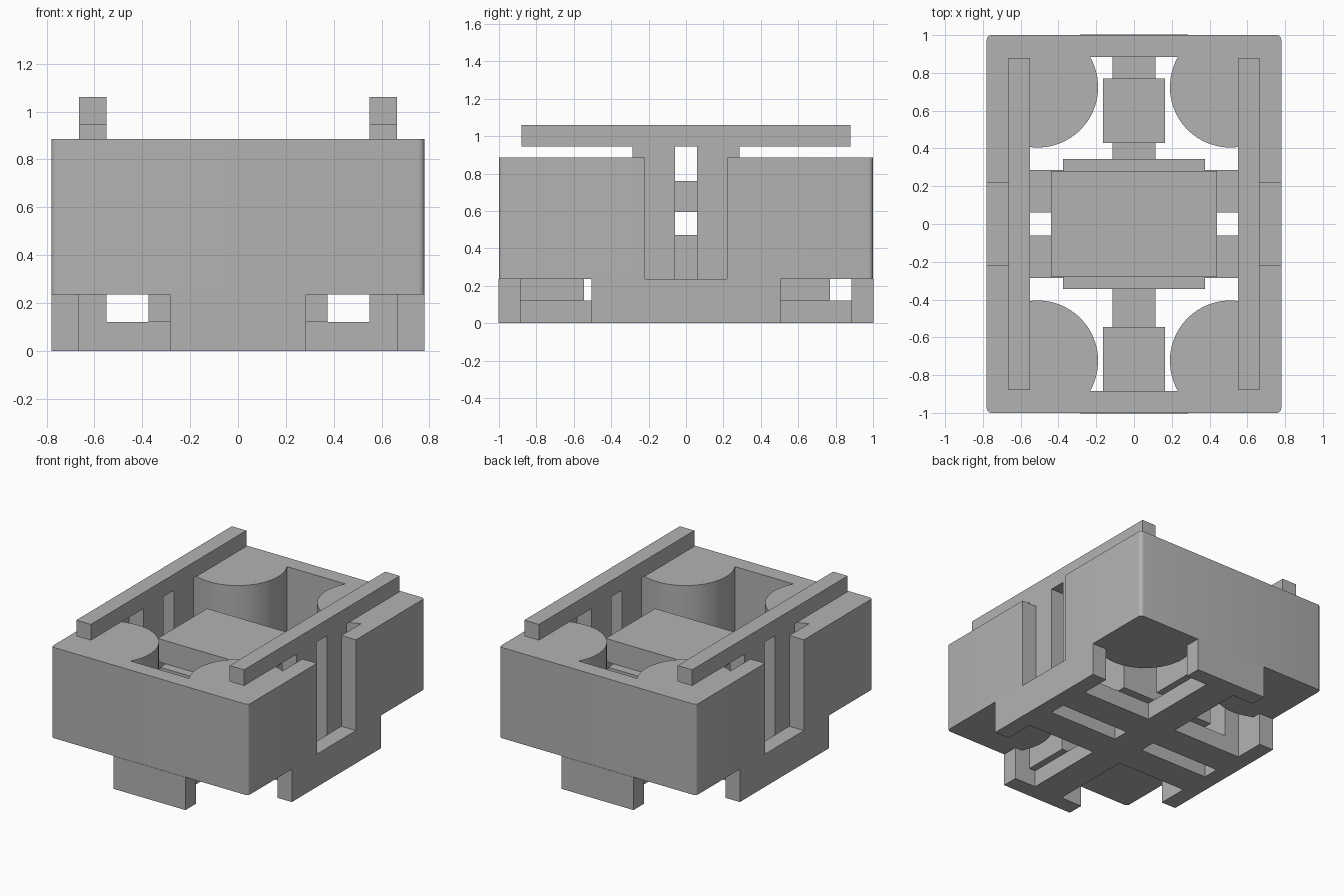
import bpy, bmesh, math

cube = bpy.data.objects.get("Cube")
if cube:
    bpy.data.objects.remove(cube, do_unlink=True)

grey = bpy.data.materials.new("plain grey")
grey.use_nodes = True
COLOUR = (0.45, 0.45, 0.45, 1)
grey.diffuse_color = COLOUR
grey.node_tree.nodes["Principled BSDF"].inputs["Base Color"].default_value = COLOUR


def prism(name, outline, z0, z1):
    """Extrude a flat outline from z0 up to z1."""
    bm = bmesh.new()
    face = bm.faces.new([bm.verts.new((x, y, z0)) for x, y in outline])
    top = bmesh.ops.extrude_face_region(bm, geom=[face])["geom"]
    verts = [v for v in top if isinstance(v, bmesh.types.BMVert)]
    bmesh.ops.translate(bm, verts=verts, vec=(0, 0, z1 - z0))
    bmesh.ops.recalc_face_normals(bm, faces=bm.faces[:])
    mesh = bpy.data.meshes.new(name)
    bm.to_mesh(mesh)
    bm.free()
    mesh.materials.append(grey)
    obj = bpy.data.objects.new(name, mesh)
    bpy.context.collection.objects.link(obj)
    return obj


def box(name, x0, x1, y0, y1, z0, z1):
    return prism(name, [(x0, y0), (x1, y0), (x1, y1), (x0, y1)], z0, z1)


def mirrored(x0, x1, side):
    return tuple(sorted((x0 * side, x1 * side)))


def arc(cx, cy, r, start, end, n):
    angles = [math.radians(start + (end - start) * i / n) for i in range(n + 1)]
    return [(cx + r * math.cos(a), cy + r * math.sin(a)) for a in angles]


W, L, T = 0.78, 1.0, 0.115      # half width, half length, wall thickness
FLOOR, SKIRT, RIM = 0.12, 0.235, 0.885
IN_X, IN_Y = W - T, L - T
R = 0.025

# Upper shell: two C-shaped halves with round corner bosses
half = arc(W - R, -L + R, R, -90, 0, 5)
half += [(W, -0.22), (IN_X, -0.22)]
half += arc(0.51, -0.725, 0.32, 61, 210, 40)
outline = half + [(-x, y) for x, y in reversed(half)]
for name, side in (("front_shell", 1), ("back_shell", -1)):
    shell = prism(name, [(x, y * side) for x, y in outline], SKIRT, RIM)
    bpy.ops.object.select_all(action="DESELECT")
    shell.select_set(True)
    bpy.context.view_layer.objects.active = shell
    bpy.ops.object.shade_smooth_by_angle(angle=math.radians(30))

# Lower skirt: end feet and side feet
for name, side in (("front_foot", -1), ("back_foot", 1)):
    box(name, -0.285, 0.285, *mirrored(IN_Y, L + 0.002, side), 0, SKIRT)
for name, side in (("left_foot", 1), ("right_foot", -1)):
    box(name, *mirrored(IN_X, W, side), -0.505, 0.505, 0, SKIRT)

# Floor cross: a spine lengthwise and paired bars sideways
box("floor_spine", -0.115, 0.115, -IN_Y, IN_Y, 0, FLOOR)
for sx, xname in ((1, "left"), (-1, "right")):
    xs = mirrored(0.115, IN_X, sx)
    post_x = mirrored(0.55, IN_X, sx)
    for sy, yname in ((-1, "front"), (1, "back")):
        ys = mirrored(0.06, 0.285, sy)
        box(f"{xname}_{yname}_floor_bar", *xs, *ys, 0, FLOOR)
        box(f"{xname}_{yname}_post", *post_x, *ys, FLOOR, 0.945)
    # Long rail resting on the two posts
    box(f"{xname}_rail", *post_x, -0.88, 0.88, 0.945, 1.06)

# Central block on a slotted core
box("core", -0.375, 0.375, -0.345, 0.345, FLOOR, 0.47)
for sy, yname in ((-1, "front"), (1, "back")):
    box(f"{yname}_core_cheek", -0.375, 0.375, *mirrored(0.06, 0.345, sy), 0.47, 0.595)
box("central_block", -0.44, 0.44, -0.28, 0.28, 0.595, 0.76)

# Small blocks standing on the spine
box("front_block", -0.165, 0.165, -IN_Y, -0.545, FLOOR, 0.47)
box("back_block", -0.165, 0.165, 0.43, 0.77, FLOOR, 0.47)
